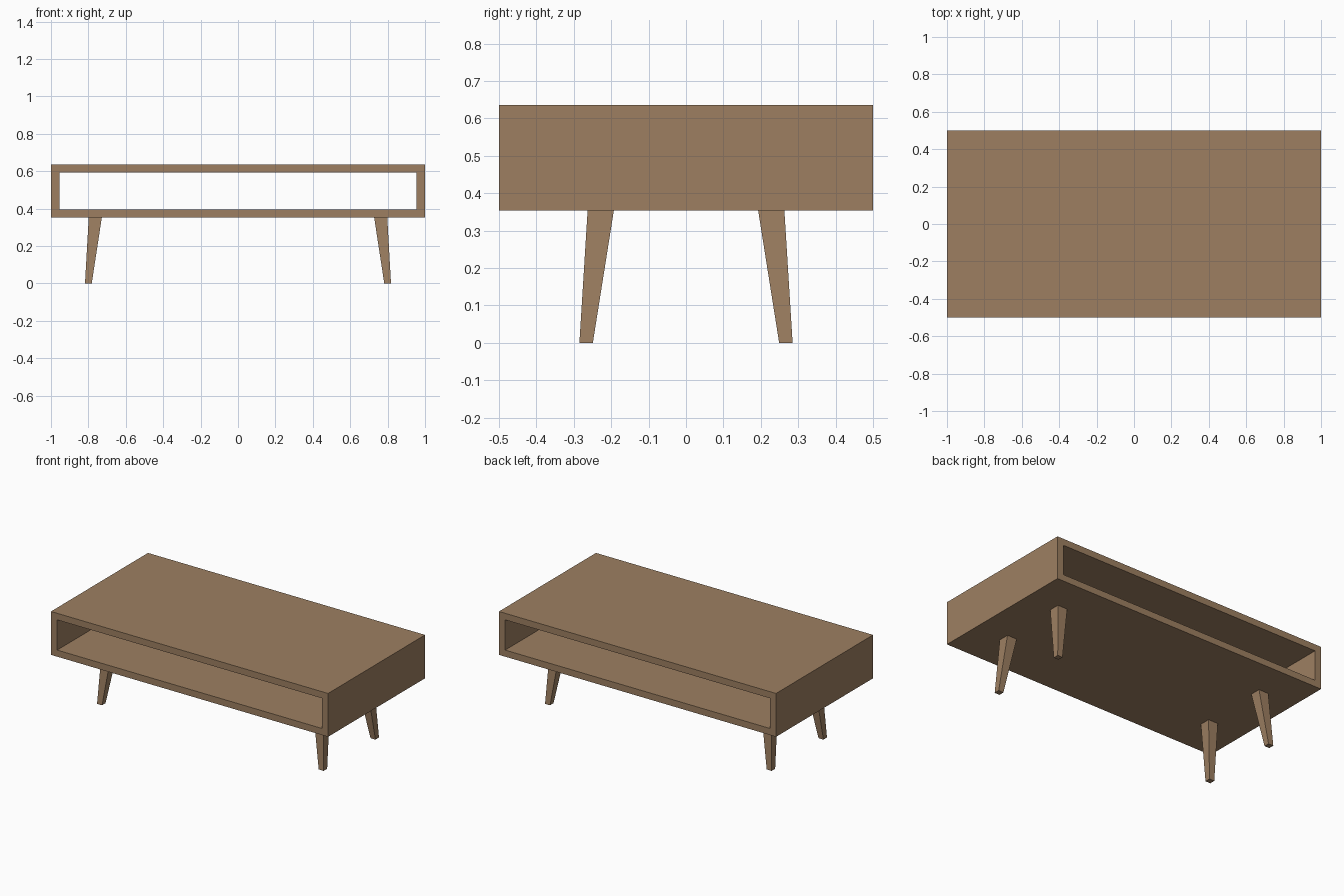
import bpy, bmesh

if "Cube" in bpy.data.objects:
    bpy.data.objects.remove(bpy.data.objects["Cube"])

wood = bpy.data.materials.new("walnut_wood")
wood.diffuse_color = (0.338, 0.213, 0.121, 1)
wood.use_nodes = True
wood.node_tree.nodes["Principled BSDF"].inputs["Base Color"].default_value = wood.diffuse_color

Z0, Z1, T = 0.353, 0.636, 0.043   # body bottom, top, board thickness


def finish(name, bm):
    bmesh.ops.recalc_face_normals(bm, faces=bm.faces[:])
    me = bpy.data.meshes.new(name)
    bm.to_mesh(me)
    bm.free()
    me.materials.append(wood)
    ob = bpy.data.objects.new(name, me)
    bpy.context.collection.objects.link(ob)


def rect(bm, x0, x1, z0, z1, y):
    return [bm.verts.new((x, y, z)) for x, z in ((x0, z0), (x1, z0), (x1, z1), (x0, z1))]


# Open-ended box body: a rectangular frame running front to back
bm = bmesh.new()
rings = []
for y in (-0.5, 0.5):
    rings.append((rect(bm, -1, 1, Z0, Z1, y),
                  rect(bm, -1 + T + 0.002, 1 - T - 0.002, Z0 + T, Z1 - T, y)))
(fo, fi), (bo, bi) = rings
for i in range(4):
    j = (i + 1) % 4
    for a, b in ((fo, fi), (bo, bi), (fo, bo), (fi, bi)):
        bm.faces.new((a[i], a[j], b[j], b[i]))
finish("table_body", bm)


# Splayed, tapered square legs
def leg(name, sx, sy):
    bm = bmesh.new()
    rows = []
    for cx, cy, h, z in ((0.800, 0.267, 0.018, 0), (0.763, 0.228, 0.035, Z0)):
        rows.append([bm.verts.new((sx * (cx + dx * h), sy * (cy + dy * h), z))
                     for dx, dy in ((-1, -1), (1, -1), (1, 1), (-1, 1))])
    lo, hi = rows
    bm.faces.new(lo)
    bm.faces.new(hi)
    for i in range(4):
        j = (i + 1) % 4
        bm.faces.new((lo[i], lo[j], hi[j], hi[i]))
    finish(name, bm)


for sy, depth in ((-1, "front"), (1, "back")):
    for sx, side in ((-1, "left"), (1, "right")):
        leg(f"{depth}_{side}_leg", sx, sy)
